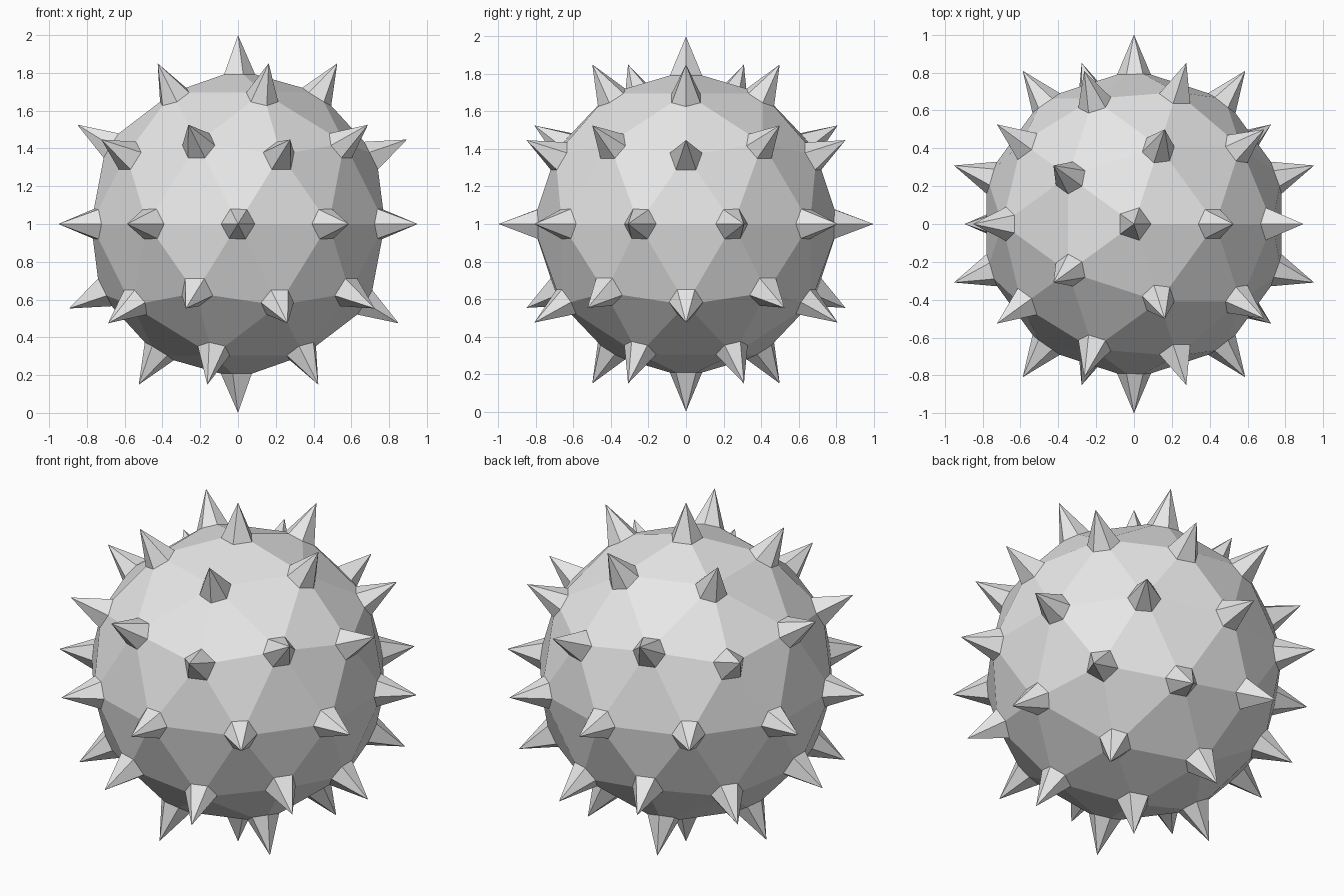
import bpy
import bmesh
from mathutils import Vector

old = bpy.data.objects.get("Cube")
if old:
    bpy.data.objects.remove(old, do_unlink=True)

BODY_RADIUS = 0.818
TIP_RADIUS = 1.0
BASE_RADIUS = 0.094
CENTRE = Vector((0, 0, 1))

grey = bpy.data.materials.new("plain_grey")
grey.use_nodes = True
colour = (0.8, 0.8, 0.8, 1)
grey.diffuse_color = colour
grey.node_tree.nodes["Principled BSDF"].inputs["Base Color"].default_value = colour


def add_object(name, bm):
    bmesh.ops.recalc_face_normals(bm, faces=bm.faces)
    mesh = bpy.data.meshes.new(name)
    bm.to_mesh(mesh)
    bm.free()
    mesh.materials.append(grey)
    obj = bpy.data.objects.new(name, mesh)
    obj.location = CENTRE
    bpy.context.collection.objects.link(obj)
    return obj


def add_spike(bm, vert):
    """Pyramid whose base corners sit on the body edges around a corner."""
    axis = vert.co.normalized()
    side = axis.orthogonal().normalized()
    up = axis.cross(side)
    spokes = [(e.other_vert(vert).co - vert.co).normalized() for e in vert.link_edges]
    flat = Vector((1, 0))
    spokes.sort(key=lambda d: flat.angle_signed(Vector((d.dot(side), d.dot(up)))))
    ring = [bm.verts.new(vert.co + d * BASE_RADIUS) for d in spokes]
    tip = bm.verts.new(axis * TIP_RADIUS)
    for a, b in zip(ring, ring[1:] + ring[:1]):
        bm.faces.new((a, b, tip))
    bm.faces.new(ring[::-1])


# Faceted ball
ball = bmesh.new()
bmesh.ops.create_icosphere(ball, subdivisions=2, radius=BODY_RADIUS)

# One spike on every corner of the ball
spikes = bmesh.new()
for v in ball.verts:
    add_spike(spikes, v)

add_object("spikes", spikes)
add_object("ball_body", ball)
